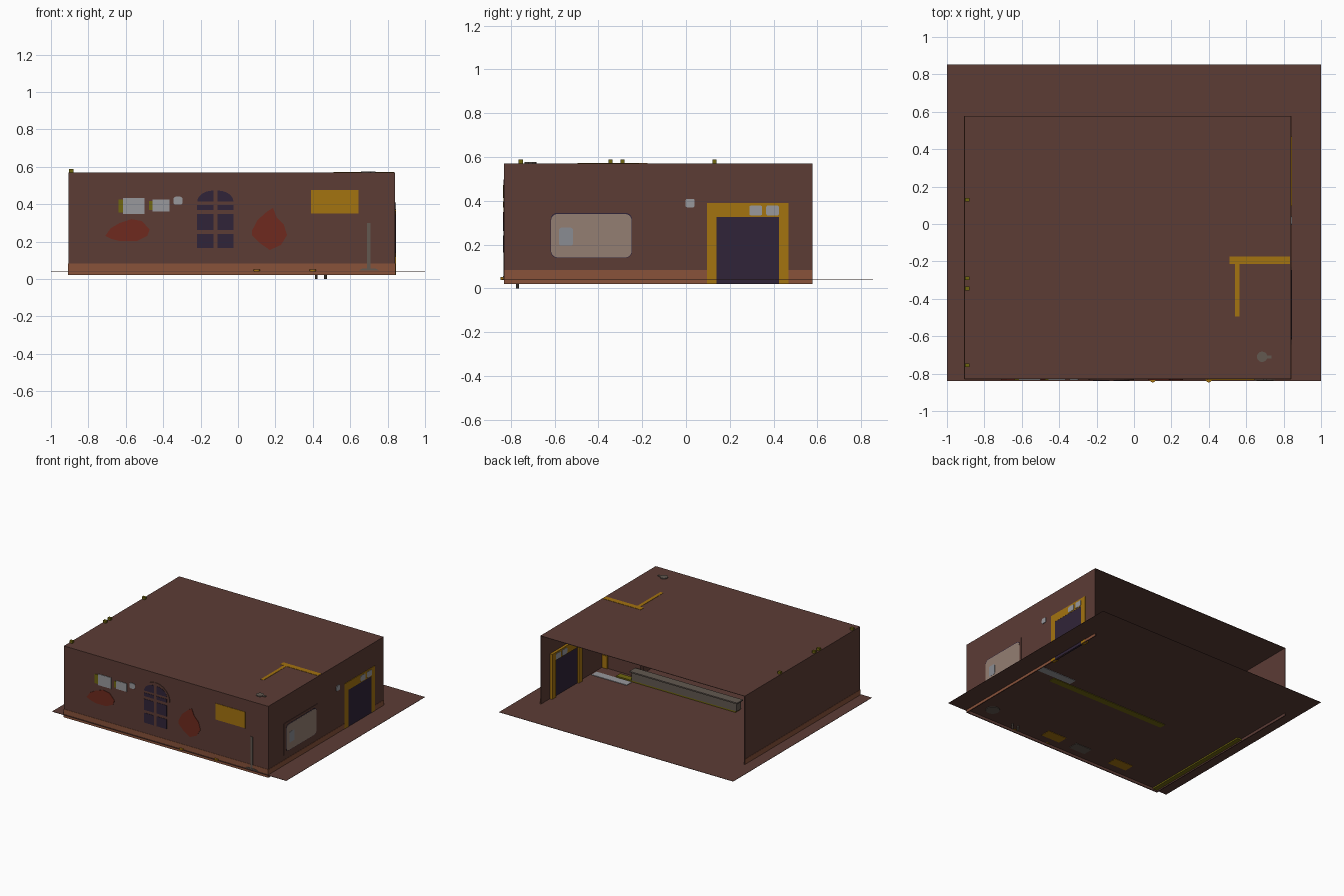
import bpy, bmesh, math

if "Cube" in bpy.data.objects:
    bpy.data.objects.remove(bpy.data.objects["Cube"])


def material(name, r, g, b):
    def lin(c):
        c /= 255
        return c / 12.92 if c <= 0.04045 else ((c + 0.055) / 1.055) ** 2.4
    m = bpy.data.materials.new(name)
    m.diffuse_color = (lin(r), lin(g), lin(b), 1)
    m.use_nodes = True
    m.node_tree.nodes["Principled BSDF"].inputs["Base Color"].default_value = m.diffuse_color
    return m


BROWN = material("wall brown", 92, 60, 53)
BASE = material("skirting orange brown", 136, 82, 58)
GOLD = material("gold wood", 164, 115, 16)
OLIVE = material("olive brass", 112, 102, 16)
PURPLE = material("dark purple", 48, 36, 56)
WHITE = material("pale grey", 152, 152, 156)
RED = material("dark red", 110, 42, 30)
PANE = material("beige glass", 148, 126, 114)
GREY = material("warm grey", 98, 88, 80)
BLUE = material("blue grey", 138, 140, 146)


def finish(name, bm, mat):
    bmesh.ops.recalc_face_normals(bm, faces=bm.faces[:])
    me = bpy.data.meshes.new(name)
    bm.to_mesh(me)
    bm.free()
    me.materials.append(mat)
    ob = bpy.data.objects.new(name, me)
    bpy.context.collection.objects.link(ob)
    return ob


def prism(name, pts, axis, c0, c1, mat):
    """Extrude an outline from c0 to c1 along x or y (outline is in the other axis and z)."""
    bm = bmesh.new()
    def put(u, v, c):
        return (c, u, v) if axis == 'x' else (u, c, v)
    f = bm.faces.new([bm.verts.new(put(u, v, c0)) for u, v in pts])
    r = bmesh.ops.extrude_face_region(bm, geom=[f])
    d = (c1 - c0, 0, 0) if axis == 'x' else (0, c1 - c0, 0)
    bmesh.ops.translate(bm, vec=d, verts=[v for v in r['geom'] if isinstance(v, bmesh.types.BMVert)])
    return finish(name, bm, mat)


def box(name, x0, x1, y0, y1, z0, z1, mat):
    return prism(name, [(x0, z0), (x1, z0), (x1, z1), (x0, z1)], 'y', y0, y1, mat)


def disc(name, x, y, z0, z1, r, mat, n=16):
    bm = bmesh.new()
    bmesh.ops.create_cone(bm, cap_ends=True, segments=n, radius1=r, radius2=r, depth=z1 - z0)
    bmesh.ops.translate(bm, vec=(x, y, (z0 + z1) / 2), verts=bm.verts[:])
    return finish(name, bm, mat)


def rounded(u0, u1, v0, v1, r, n=4):
    pts = []
    for cu, cv, a in ((u1 - r, v1 - r, 0), (u0 + r, v1 - r, 90), (u0 + r, v0 + r, 180), (u1 - r, v0 + r, 270)):
        for i in range(n + 1):
            t = math.radians(a + 90 * i / n)
            pts.append((cu + r * math.cos(t), cv + r * math.sin(t)))
    return pts


FLOOR, TOP = 0.043, 0.57
L, R, F, B = -0.906, 0.84, -0.83, 0.577
T = 0.005

# Shell: floor, ceiling and three walls; the back stays open
box("floor", -1, 1, -0.84, 0.853, FLOOR - 0.002, FLOOR, BROWN)
box("ceiling", L, R, F, B, TOP - 0.003, TOP, BROWN)
box("front_wall", L, R, F, F + T, 0.02, TOP, BROWN)
box("left_wall", L, L + T, F, B, 0.02, TOP, BROWN)
box("right_wall", R - T, R, F, B, 0.02, TOP, BROWN)

# Skirting
box("front_skirting", L, R, F - 0.002, F, 0.02, 0.083, BASE)
box("left_skirting", L - 0.002, L, F, B, 0.02, 0.083, BASE)
box("right_skirting", R, R + 0.002, F, B, 0.02, 0.083, BASE)

# Arched front window with eight panes
cx, spring = -0.121, 0.375
arch = [(cx - 0.122, 0.14), (cx + 0.122, 0.14)]
arch += [(cx + 0.122 * math.cos(math.pi * i / 16), spring + 0.122 * math.sin(math.pi * i / 16)) for i in range(17)]
prism("arched_window_frame", arch, 'y', F - 0.004, F + 0.012, BROWN)
for s in (-1, 1):
    for z0, z1 in ((0.165, 0.241), (0.263, 0.348), (0.37, 0.396)):
        prism("window_pane", [(cx + s * 0.011, z0), (cx + s * 0.097, z0), (cx + s * 0.097, z1), (cx + s * 0.011, z1)],
              'y', F - 0.006, F + 0.014, PURPLE)
    fan = [(cx + s * 0.011, 0.413)]
    fan += [(cx + s * (0.011 + 0.086 * math.cos(math.pi / 2 * i / 6)),
             0.413 + 0.06 * math.sin(math.pi / 2 * i / 6)) for i in range(7)]
    prism("fan_pane", fan, 'y', F - 0.006, F + 0.014, PURPLE)

# Notices, red patches and gold cabinet showing on the front
for x0, x1, z0, z1, strip in ((-0.64, -0.5, 0.348, 0.434, 0.026), (-0.475, -0.367, 0.36, 0.424, 0.018)):
    box("wall_notice", x0 + strip, x1, F - 0.004, F + 0.012, z0, z1, WHITE)
    box("notice_edge", x0, x0 + strip, F - 0.004, F + 0.012, z0 + 0.008, z1 - 0.008, OLIVE)
prism("small_notice", rounded(-0.345, -0.297, 0.397, 0.44, 0.012), 'y', F - 0.004, F + 0.012, WHITE)
prism("left_red_patch", [(-0.71, 0.23), (-0.68, 0.215), (-0.63, 0.202), (-0.54, 0.203), (-0.485, 0.23),
                         (-0.472, 0.265), (-0.515, 0.31), (-0.57, 0.32), (-0.635, 0.298), (-0.68, 0.272)],
      'y', F - 0.003, F + 0.008, RED)
prism("right_red_patch", [(0.074, 0.235), (0.115, 0.193), (0.17, 0.155), (0.23, 0.182), (0.262, 0.235),
                          (0.245, 0.29), (0.207, 0.33), (0.187, 0.38), (0.155, 0.36), (0.105, 0.316), (0.074, 0.257)],
      'y', F - 0.003, F + 0.008, RED)
box("gold_cabinet", 0.39, 0.645, F - 0.003, F + 0.05, 0.35, 0.475, GOLD)
for x in (0.1, 0.4):
    disc("table_foot", x, F, FLOOR - 0.004, FLOOR + 0.008, 0.017, GOLD)
for x in (0.418, 0.468):
    disc("floor_peg", x, -0.77, 0, FLOOR + 0.02, 0.007, GREY, 8)

# Coat stand in the front right corner
box("stand_pole", 0.69, 0.708, F - 0.004, F + 0.012, 0.05, 0.3, GREY)
prism("stand_base", [(0.645, 0.046), (0.755, 0.046), (0.735, 0.056), (0.665, 0.056)], 'y', F - 0.006, F + 0.03, GREY)
disc("corner_table_base", 0.7, -0.71, FLOOR - 0.006, FLOOR + 0.01, 0.05, GREY)
disc("corner_table_pole", 0.7, -0.71, FLOOR, TOP, 0.012, GREY, 8)
disc("ceiling_disc", 0.685, -0.71, TOP - 0.01, TOP + 0.006, 0.028, GREY)
box("ceiling_disc_tab", 0.71, 0.735, -0.718, -0.702, TOP - 0.01, TOP + 0.006, GREY)

# Right wall window
prism("side_window_frame", [(-0.643, 0.118), (-0.23, 0.118), (-0.23, 0.364), (-0.643, 0.364)],
      'x', R - 0.012, R + 0.003, BROWN)
prism("side_window_edge", rounded(-0.618, -0.246, 0.139, 0.345, 0.03), 'x', R - 0.013, R + 0.004, PURPLE)
prism("side_window_pane", rounded(-0.616, -0.248, 0.141, 0.34, 0.03), 'x', R - 0.014, R + 0.005, PANE)
prism("window_sticker", rounded(-0.58, -0.516, 0.195, 0.277, 0.01), 'x', R - 0.015, R + 0.006, BLUE)

# Right wall door with gold frame
box("door_panel", R - 0.012, R + 0.003, 0.138, 0.427, 0.02, 0.33, PURPLE)
for y0, y1 in ((0.097, 0.14), (0.425, 0.468)):
    box("door_post", R - 0.025, R + 0.004, y0, y1, 0.02, 0.39, GOLD)
box("door_header", R - 0.025, R + 0.004, 0.14, 0.425, 0.327, 0.39, GOLD)
for y0 in (0.289, 0.366):
    prism("door_notice", rounded(y0, y0 + 0.059, 0.333, 0.378, 0.008), 'x', R - 0.028, R + 0.006, WHITE)
prism("wall_switch", rounded(-0.002, 0.039, 0.37, 0.409, 0.008), 'x', R - 0.008, R + 0.005, WHITE)

# Corner partition; its gold top rail shows through the ceiling
for x0, x1, y0, y1 in ((0.51, R - T, -0.215, -0.175), (0.54, 0.565, -0.495, -0.215)):
    box("partition", x0, x1, y0, y1, FLOOR, 0.5, BROWN)
    box("partition_rail", x0, x1, y0, y1, 0.5, TOP + 0.002, GOLD)
box("partition_post", R - 0.05, R - T, -0.174, -0.165, FLOOR, 0.14, GOLD)

# Long low bar with a lighter top and foot rail
box("bar_plinth", -0.36, 0.66, -0.14, -0.09, FLOOR - 0.006, FLOOR + 0.01, OLIVE)
box("bar_body", -0.37, 0.53, -0.14, -0.09, FLOOR + 0.01, 0.115, GREY)
box("bar_top", -0.38, 0.54, -0.15, -0.08, 0.115, 0.125, GREY)
box("floor_mat", 0.52, 0.82, -0.08, -0.02, FLOOR - 0.005, FLOOR + 0.004, WHITE)

# Bench and brass brackets along the left wall
box("wall_bench", L + T, -0.865, F + T, 0.1, 0.03, 0.09, OLIVE)
for y in (-0.755, -0.345, -0.29, 0.13):
    box("wall_bracket", L + 0.002, -0.88, y - 0.01, y + 0.01, 0.555, 0.588, OLIVE)

# Seating and doormat along the front wall
for x in (0.13, -0.48):
    box("bench_seat", x - 0.08, x + 0.08, -0.76, -0.68, FLOOR - 0.005, 0.11, GOLD)
    box("bench_cushion", x - 0.08, x + 0.08, -0.76, -0.68, 0.11, 0.125, RED)
box("door_mat", -0.19, -0.05, -0.77, -0.69, FLOOR - 0.005, FLOOR + 0.004, GREY)
